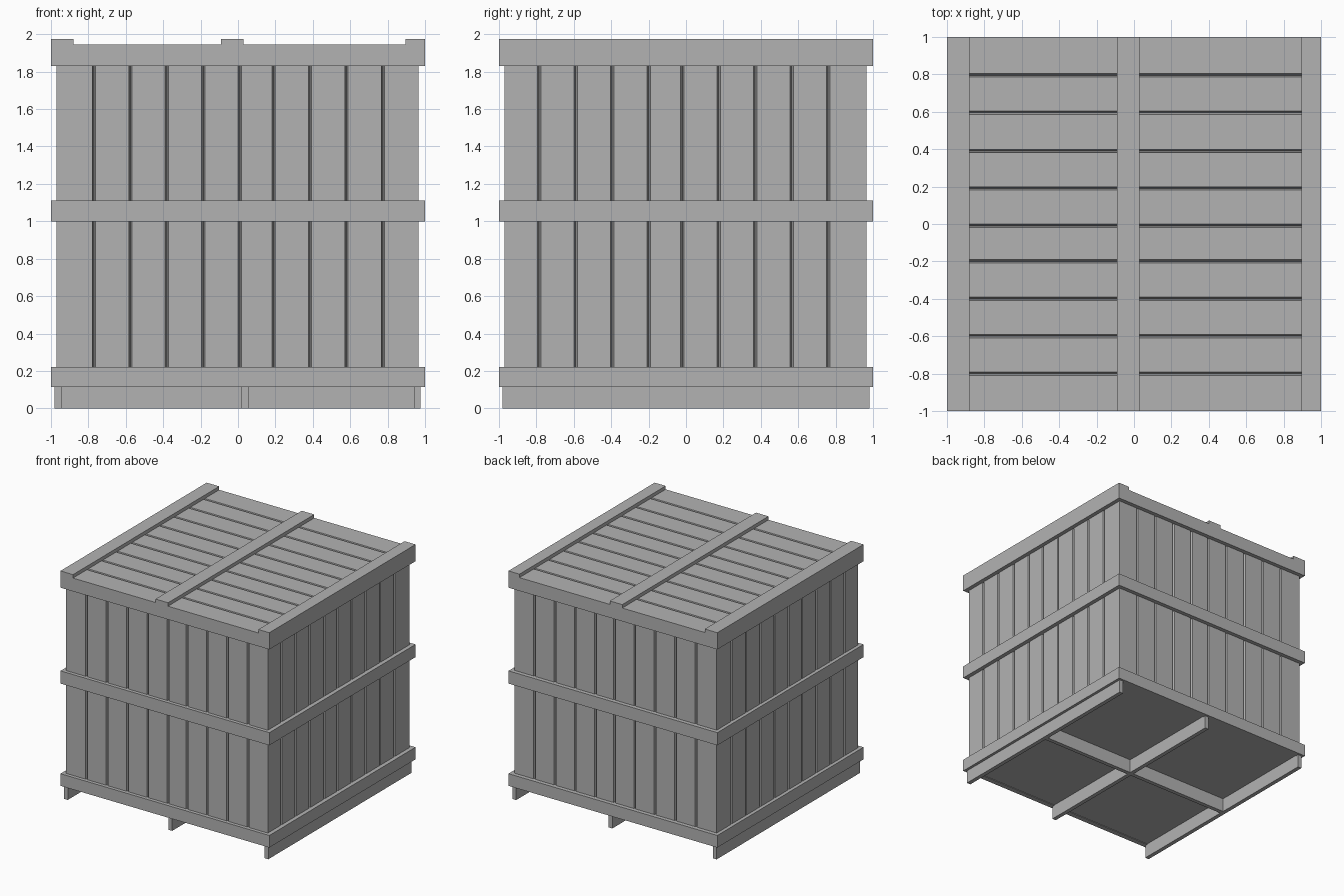
import bpy
import bmesh

old = bpy.data.objects.get("Cube")
if old:
    bpy.data.objects.remove(old, do_unlink=True)

GREY = (0.45, 0.45, 0.45, 1.0)
mat = bpy.data.materials.new("plain grey")
mat.use_nodes = True
mat.diffuse_color = GREY
mat.node_tree.nodes["Principled BSDF"].inputs["Base Color"].default_value = GREY


def finish(name, bm):
    bmesh.ops.recalc_face_normals(bm, faces=bm.faces)
    mesh = bpy.data.meshes.new(name)
    bm.to_mesh(mesh)
    bm.free()
    mesh.materials.append(mat)
    obj = bpy.data.objects.new(name, mesh)
    bpy.context.collection.objects.link(obj)
    return obj


def box_mesh(x, y, z):
    bm = bmesh.new()
    bmesh.ops.create_cube(bm, size=1)
    for v in bm.verts:
        for i, (lo, hi) in enumerate((x, y, z)):
            v.co[i] = hi if v.co[i] > 0 else lo
    return bm


def box(name, x, y, z):
    return finish(name, box_mesh(x, y, z))


def planked_slab(name, span, cuts, inner, outer, run, place, half=0.009, depth=0.03):
    """Slab whose outer face is split into planks by V grooves; place maps (along, out, run) to xyz."""
    profile = [(span[0], inner), (span[0], outer)]
    for c in cuts:
        profile += [(c - half, outer), (c, outer - depth), (c + half, outer)]
    profile += [(span[1], outer), (span[1], inner)]
    bm = bmesh.new()
    ends = [[bm.verts.new(place(u, w, r)) for u, w in profile] for r in run]
    for loop in ends:
        bm.faces.new(loop)
    n = len(profile)
    for i in range(n):
        j = (i + 1) % n
        bm.faces.new((ends[0][i], ends[0][j], ends[1][j], ends[1][i]))
    return finish(name, bm)


def band(name, z, thickness=0.045):
    """Square hoop around the crate."""
    bm = box_mesh((-1, 1), (-1, 1), z)
    caps = [f for f in bm.faces if abs(f.normal.z) > 0.5]
    bmesh.ops.delete(bm, geom=caps, context="FACES_ONLY")
    obj = finish(name, bm)
    mod = obj.modifiers.new("thickness", "SOLIDIFY")
    mod.thickness = thickness
    mod.offset = -1
    mod.use_even_offset = True


# Planked walls
front_cuts = [-0.77, -0.575, -0.38, -0.185, 0.01, 0.19, 0.385, 0.58, 0.775]
side_cuts = [-0.785, -0.59, -0.395, -0.2, -0.02, 0.175, 0.37, 0.565, 0.76]
wall_run = (0.13, 1.88)
span = (-0.97, 0.965)
planked_slab("front_wall", span, front_cuts, 0.92, 0.97, wall_run, lambda u, w, r: (u, -w, r))
planked_slab("back_wall", span, front_cuts, 0.92, 0.965, wall_run, lambda u, w, r: (u, w, r))
planked_slab("right_wall", span, side_cuts, 0.92, 0.965, wall_run, lambda u, w, r: (w, u, r))
planked_slab("left_wall", span, side_cuts, 0.92, 0.97, wall_run, lambda u, w, r: (-w, u, r))

# Bands around the body
band("lower_band", (0.115, 0.22))
band("middle_band", (1.0, 1.11))

# Lid with its three battens
lid_cuts = [-0.8, -0.6, -0.4, -0.2, -0.01, 0.19, 0.39, 0.595, 0.795]
planked_slab("lid", (-1, 1), lid_cuts, 1.83, 1.945, (-0.95, 0.95), lambda u, w, r: (r, u, w))
box("lid_batten_left", (-1, -0.88), (-1, 1), (1.83, 1.975))
box("lid_batten_middle", (-0.09, 0.03), (-1, 1), (1.9, 1.975))
box("lid_batten_right", (0.895, 1), (-1, 1), (1.83, 1.975))

# Floor, skids and cross beam
box("floor", (-0.955, 0.955), (-0.955, 0.955), (0.12, 0.16))
for side, x in (("left", -0.98), ("middle", 0.02), ("right", 0.94)):
    box("skid_" + side, (x, x + 0.036), (-0.98, 0.98), (0, 0.13))
box("cross_beam", (-0.96, 0.96), (-0.018, 0.018), (0, 0.13))
